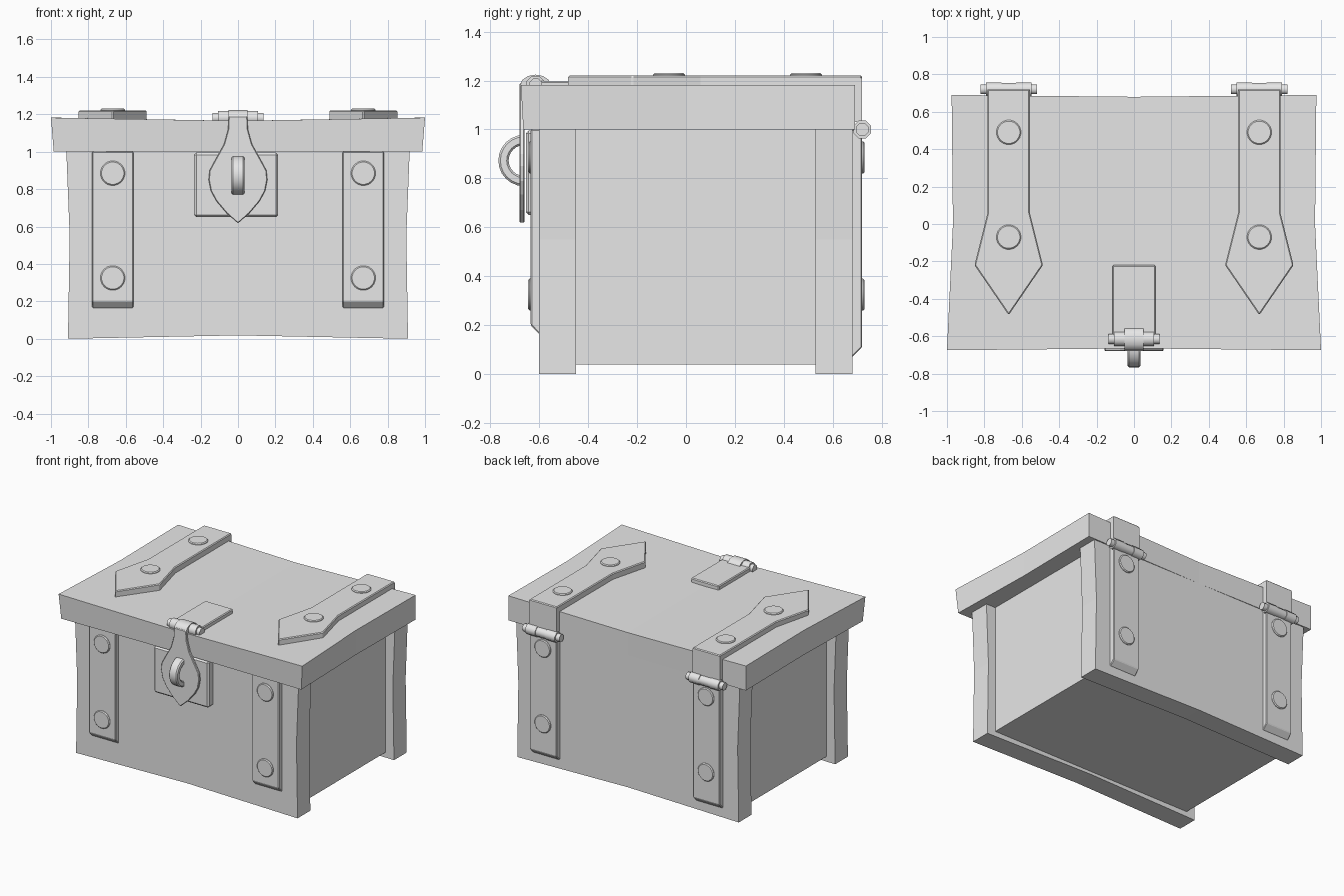
import bpy, bmesh, math
from mathutils import Matrix, Vector

cube = bpy.data.objects.get("Cube")
if cube:
    bpy.data.objects.remove(cube)

grey = bpy.data.materials.new("plain_grey")
grey.use_nodes = True
grey.diffuse_color = (0.8, 0.8, 0.8, 1)
grey.node_tree.nodes["Principled BSDF"].inputs["Base Color"].default_value = (0.8, 0.8, 0.8, 1)


def finish(name, bm, bevel=0, smooth=False):
    bmesh.ops.recalc_face_normals(bm, faces=bm.faces)
    mesh = bpy.data.meshes.new(name)
    bm.to_mesh(mesh)
    bm.free()
    mesh.materials.append(grey)
    ob = bpy.data.objects.new(name, mesh)
    bpy.context.collection.objects.link(ob)
    if bevel:
        mod = ob.modifiers.new("edge", "BEVEL")
        mod.width = bevel
        mod.segments = 1
    if smooth:
        bpy.ops.object.select_all(action="DESELECT")
        bpy.context.view_layer.objects.active = ob
        ob.select_set(True)
        bpy.ops.object.shade_smooth_by_angle(angle=math.radians(50))
    return ob


def box(name, x, y, z, bevel=0, cuts=(), warp=None):
    """Box between pairs of limits, optionally cut across and warped."""
    bm = bmesh.new()
    bmesh.ops.create_cube(bm, size=1)
    for v in bm.verts:
        v.co = Vector([(a + b) / 2 + c * (b - a) for (a, b), c in zip((x, y, z), v.co)])
    for axis, value in cuts:
        normal = Vector([float(i == axis) for i in range(3)])
        bmesh.ops.bisect_plane(bm, geom=bm.verts[:] + bm.edges[:] + bm.faces[:],
                               plane_co=normal * value, plane_no=normal)
    if warp:
        for v in bm.verts:
            v.co = Vector(warp(*v.co))
    return finish(name, bm, bevel)


def prism(name, points, axis, lo, hi, bevel=0, smooth=False):
    """Outline in the two remaining axes, extruded along one axis."""
    bm = bmesh.new()

    def place(p, h):
        c = list(p)
        c.insert(axis, h)
        return bm.verts.new(c)
    face = bm.faces.new([place(p, lo) for p in points])
    out = bmesh.ops.extrude_face_region(bm, geom=[face])
    step = Vector([hi - lo if i == axis else 0 for i in range(3)])
    bmesh.ops.translate(bm, vec=step, verts=[g for g in out["geom"] if isinstance(g, bmesh.types.BMVert)])
    return finish(name, bm, bevel, smooth)


def rod(name, centre, axis, radius, length, sides, bevel=0):
    bm = bmesh.new()
    bmesh.ops.create_cone(bm, cap_ends=True, segments=sides, radius1=radius, radius2=radius, depth=length)
    turn = {0: Matrix.Rotation(math.pi / 2, 4, "Y"), 1: Matrix.Rotation(math.pi / 2, 4, "X"),
            2: Matrix.Identity(4)}[axis]
    spin = Matrix.Rotation(math.pi / sides, 4, "Z")
    bmesh.ops.transform(bm, matrix=Matrix.Translation(centre) @ turn @ spin, verts=bm.verts)
    return finish(name, bm, bevel, True)


def hinge(name, x, y, z, radius, half):
    """Pin with two outer knuckles and a slimmer middle one."""
    rod(name + "_pin", (x, y, z), 0, radius * 0.72, 2 * half, 8)
    rod(name + "_middle", (x, y, z), 0, radius * 0.92, half * 0.5, 8)
    for s in (-1, 1):
        rod(name + "_knuckle", (x + s * half * 0.53, y, z), 0, radius, half * 0.54, 8)


# Front and back boards, slightly waisted with a raised lower middle
def board_warp(x, y, z):
    flare = 0.01 if z < 0.1 else 0.02 if z > 0.9 else 0
    return (x * (1 + flare), y, z + (0.018 * max(0, 1 - abs(x) / 0.9) if z < 0.1 else 0))


board_cuts = [(0, -0.45), (0, 0), (0, 0.45), (2, 0.55)]
box("front_board", (-0.9, 0.9), (-0.6, -0.45), (0, 1.01), cuts=board_cuts, warp=board_warp)
box("back_board", (-0.9, 0.9), (0.53, 0.68), (0, 1.01), cuts=board_cuts, warp=board_warp)
box("inner_box", (-0.84, 0.84), (-0.5, 0.6), (0.04, 1.01))


# Sagging lid, wider at the front
def lid_warp(x, y, z):
    top = z > 1.1
    sag = 1 - abs(x)
    wide = (0.985 + 0.015 * top) if y < -0.5 else 0.968 if y < 0.5 else 0.975
    if y < -0.5:
        y += (0.01 if not top else 0) + 0.01 * sag
    elif y > 0.5:
        y -= 0.01 * sag
    return (x * wide, y, z - 0.017 * sag * top)


box("lid", (-1, 1), (-0.675, 0.69), (1, 1.182),
    cuts=[(0, -0.5), (0, 0), (0, 0.5), (1, 0)], warp=lid_warp)

# Straps, rivets and hinges on both sides
for s, side in ((1, "left"), (-1, "right")):
    cx = 0.67 * s
    lo, hi = cx - 0.11, cx + 0.11
    prism(side + "_front_strap", [(-0.59, 1.0), (-0.635, 1.0), (-0.635, 0.2), (-0.6, 0.163), (-0.59, 0.163)],
          0, lo, hi, 0.008)
    prism(side + "_back_strap", [(0.67, 1.0), (0.72, 1.0), (0.72, 0.11), (0.68, 0.07), (0.67, 0.07)],
          0, lo, hi, 0.008)
    half = [(0.113, 0.72), (0.113, 0.06), (0.183, -0.22)]
    outline = [(cx + a, b) for a, b in half] + [(cx, -0.487)] + [(cx - a, b) for a, b in reversed(half)]
    prism(side + "_lid_strap", outline, 2, 1.15, 1.22, 0.006)
    box(side + "_lid_strap_drop", (cx - 0.113, cx + 0.113), (0.67, 0.72), (1.03, 1.21))
    for z in (0.325, 0.885):
        rod(side + "_front_rivet", (cx, -0.63, z), 1, 0.066, 0.03, 20, 0.006)
        rod(side + "_back_rivet", (cx, 0.715, z), 1, 0.066, 0.03, 20, 0.006)
    for y in (-0.07, 0.49):
        rod(side + "_lid_rivet", (cx, y, 1.215), 2, 0.066, 0.03, 20, 0.006)
    hinge(side + "_hinge", cx, 0.72, 1.0, 0.039, 0.152)

# Latch: lid plate, lock plate, hinge
box("latch_lid_plate", (-0.115, 0.115), (-0.64, -0.22), (1.14, 1.197), 0.006)
box("lock_plate", (-0.235, 0.215), (-0.655, -0.59), (0.65, 0.995), 0.012)
hinge("latch_hinge", 0, -0.615, 1.18, 0.041, 0.135)

# Leaf-shaped hasp hanging from the latch hinge
leaf = [(0.05, 1.19), (0.053, 1.12), (0.075, 1.04), (0.125, 0.95), (0.152, 0.9), (0.157, 0.85),
        (0.145, 0.79), (0.115, 0.735), (0.06, 0.67)]
prism("hasp", leaf + [(0, 0.617)] + [(-x, z) for x, z in reversed(leaf)], 1, -0.68, -0.66, 0.004)
arc = [math.radians(a) for a in range(-30, 181, 30)]
curl = [(-0.615 - 0.063 * math.cos(a), 1.18 + 0.044 * math.sin(a)) for a in arc]
prism("hasp_curl", curl, 0, -0.05, 0.05, smooth=True)

# Half-ring staple
arc = [math.radians(90 + 15 * i) for i in range(13)]
ring = [(-0.662 + r * math.cos(a), 0.873 + r * math.sin(a))
        for r, seq in ((0.105, arc), (0.063, arc[::-1])) for a in seq]
prism("staple", ring, 0, -0.034, 0.034, 0.008, True)
